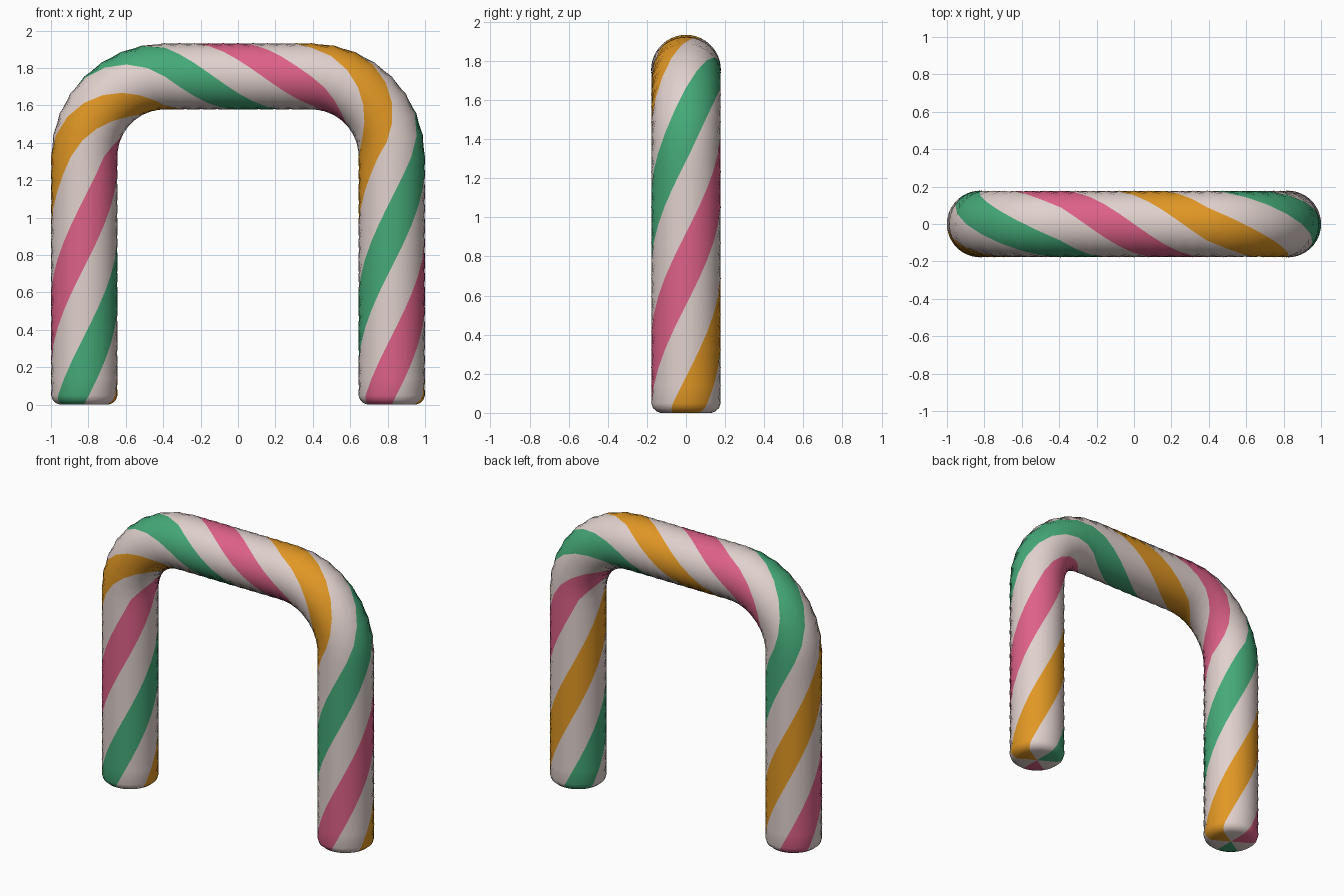
import bpy, bmesh, math

if "Cube" in bpy.data.objects:
    bpy.data.objects.remove(bpy.data.objects["Cube"])

R = 0.178            # tube radius
LEG_X = 0.822        # leg axis
BEND = 0.43          # bend radius of the axis
TOP_Z = 1.755        # axis height of the top bar
SIDES = 36
LEG_TURN, BEND_TURN, BAR_TURN = 216, 144, 180   # stripe twist of each section, degrees
Z0, X0 = TOP_Z - BEND, LEG_X - BEND


def material(name, rgb):
    m = bpy.data.materials.new(name)
    m.diffuse_color = (*rgb, 1)
    m.use_nodes = True
    m.node_tree.nodes["Principled BSDF"].inputs["Base Color"].default_value = m.diffuse_color
    return m


mats = [material("green", (0.06, 0.40, 0.19)), material("cream white", (0.75, 0.64, 0.61)),
        material("orange", (0.75, 0.31, 0.018)), material("pink", (0.73, 0.12, 0.25))]
STRIPES = [0, 1, 2, 1, 3, 1]

# Rings along the left half: (x, z, bend angle, twist, radius)
half = []
for z, r in ((0, 0.13), (0.008, 0.15), (0.025, 0.17), (0.05, R)):      # rounded foot
    half.append((-LEG_X, z, 0, LEG_TURN * z / Z0, r))
for i in range(1, 15):                                              # straight leg
    z = 0.05 + (Z0 - 0.05) * i / 14
    half.append((-LEG_X, z, 0, LEG_TURN * z / Z0, R))
for i in range(1, 9):                                               # bend
    b = math.pi / 2 * i / 8
    half.append((-X0 - BEND * math.cos(b), Z0 + BEND * math.sin(b), b,
                 LEG_TURN + BEND_TURN * i / 8, R))
for i in range(1, 6):                                               # half of the top bar
    half.append((-X0 + X0 * i / 5, TOP_Z, math.pi / 2,
                 LEG_TURN + BEND_TURN + BAR_TURN / 2 * i / 5, R))

# Right half is the mirrored path with the twist continuing
total = 2 * (LEG_TURN + BEND_TURN) + BAR_TURN
rings = half + [(-x, z, math.pi - b, total - t, r) for x, z, b, t, r in reversed(half[:-1])]

# Striped tube
bm = bmesh.new()
grid = []
for x, z, b, t, r in rings:
    row = []
    for k in range(SIDES):
        a = math.radians(-60 + 360 * k / SIDES + t)
        n = r * math.sin(a)
        row.append(bm.verts.new((x + n * math.cos(b), -r * math.cos(a), z - n * math.sin(b))))
    grid.append(row)
ends = [bm.verts.new((-LEG_X, 0, 0)), bm.verts.new((LEG_X, 0, 0))]
for k in range(SIDES):
    j = (k + 1) % SIDES
    faces = [bm.faces.new((p[k], p[j], q[j], q[k])) for p, q in zip(grid, grid[1:])]
    faces.append(bm.faces.new((ends[0], grid[0][j], grid[0][k])))
    faces.append(bm.faces.new((ends[1], grid[-1][k], grid[-1][j])))
    for f in faces:
        f.material_index = STRIPES[k * 6 // SIDES]
        f.smooth = True
bmesh.ops.recalc_face_normals(bm, faces=bm.faces)

mesh = bpy.data.meshes.new("striped_arch")
bm.to_mesh(mesh)
bm.free()
for m in mats:
    mesh.materials.append(m)
arch = bpy.data.objects.new("striped_arch", mesh)
bpy.context.collection.objects.link(arch)
